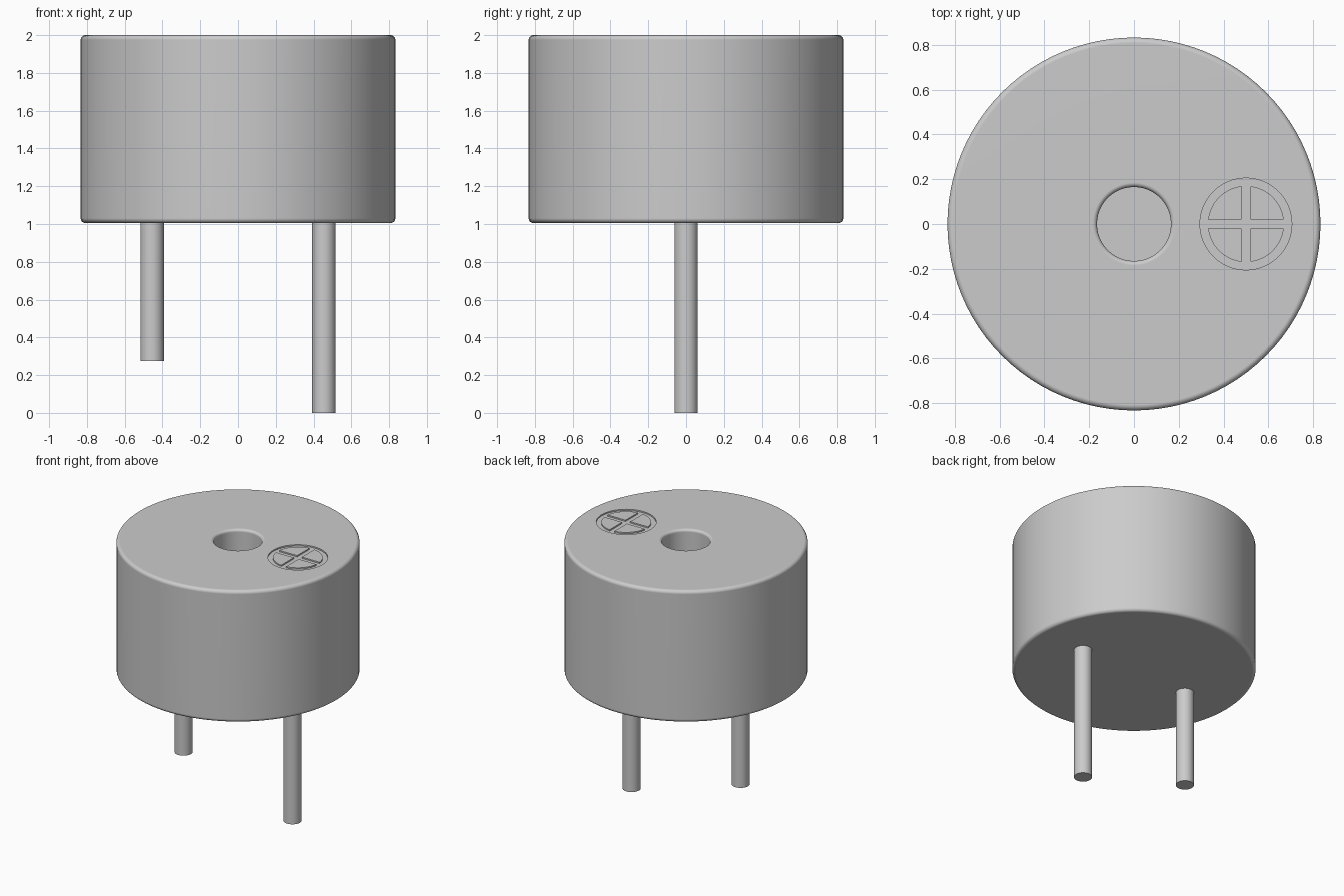
import bpy, bmesh
from math import sin, cos, pi, radians

if "Cube" in bpy.data.objects:
    bpy.data.objects.remove(bpy.data.objects["Cube"])

SEG = 96
MARK_X, MARK_R, PAD_R, GAP, DEPTH = 0.5, 0.205, 0.17, 0.02, 0.01


def make_object(name, bm):
    bmesh.ops.remove_doubles(bm, verts=bm.verts, dist=1e-5)
    bmesh.ops.recalc_face_normals(bm, faces=bm.faces)
    mesh = bpy.data.meshes.new(name)
    bm.to_mesh(mesh)
    bm.free()
    ob = bpy.data.objects.new(name, mesh)
    bpy.context.collection.objects.link(ob)
    return ob


def smooth(ob):
    bpy.ops.object.select_all(action='DESELECT')
    ob.select_set(True)
    bpy.context.view_layer.objects.active = ob
    bpy.ops.object.shade_smooth_by_angle(angle=radians(35))
    mod = ob.modifiers.new("even_normals", 'WEIGHTED_NORMAL')
    mod.keep_sharp = True


def arc(cx, cz, r, a0, a1, n=5):
    angles = [radians(a0 + (a1 - a0) * i / n) for i in range(n + 1)]
    return [(cx + r * cos(a), cz + r * sin(a)) for a in angles]


def lathe(name, profile):
    bm = bmesh.new()
    verts = [bm.verts.new((r, 0, z)) for r, z in profile]
    edges = [bm.edges.new(p) for p in zip(verts, verts[1:])]
    bmesh.ops.spin(bm, geom=verts + edges, axis=(0, 0, 1), cent=(0, 0, 0),
                   angle=2 * pi, steps=SEG)
    return make_object(name, bm)


def cylinder(name, x, r, z0, z1, seg):
    bm = bmesh.new()
    bmesh.ops.create_cone(bm, cap_ends=True, segments=seg, radius1=r, radius2=r,
                          depth=z1 - z0)
    bmesh.ops.translate(bm, verts=bm.verts, vec=(x, 0, (z0 + z1) / 2))
    return make_object(name, bm)


# Round body with softened rims and a central sound hole
profile = [(0, 1.005)]
profile += arc(0.808, 1.03, 0.025, -90, 0)
profile += arc(0.808, 1.975, 0.025, 0, 90)
profile += arc(0.185, 1.98, 0.02, 90, 180)
profile += [(0.165, 1.6), (0, 1.6)]
body = lathe("body", profile)

# Shallow round recess for the polarity mark
cutter = cylinder("mark_cutter", MARK_X, MARK_R, 2 - DEPTH, 2.1, 64)
cut = body.modifiers.new("mark_recess", 'BOOLEAN')
cut.operation, cut.solver, cut.object = 'DIFFERENCE', 'EXACT', cutter
bpy.context.view_layer.objects.active = body
bpy.ops.object.modifier_apply(modifier=cut.name)
bpy.data.objects.remove(cutter)
smooth(body)

# Four quarter pads that leave a ring and cross groove between them
bm = bmesh.new()
inner = (PAD_R ** 2 - GAP ** 2) ** 0.5
for quarter in range(4):
    a0 = math_a = radians(6.75)
    pts = [(GAP, GAP), (inner, GAP)]
    pts += [(PAD_R * cos(a), PAD_R * sin(a))
            for a in (a0 + (pi / 2 - 2 * a0) * i / 16 for i in range(1, 16))]
    pts += [(GAP, inner)]
    c, s = cos(quarter * pi / 2), sin(quarter * pi / 2)
    face = bm.faces.new([bm.verts.new((MARK_X + c * x - s * y, s * x + c * y,
                                       2 - DEPTH - 0.005)) for x, y in pts])
    top = bmesh.ops.extrude_face_region(bm, geom=[face], use_keep_orig=True)
    bmesh.ops.translate(bm, vec=(0, 0, DEPTH + 0.005),
                        verts=[v for v in top["geom"] if isinstance(v, bmesh.types.BMVert)])
smooth(make_object("polarity_mark_pads", bm))

# Two wire pins, the left one shorter
for name, x, bottom in (("short_pin", -0.455, 0.275), ("long_pin", 0.455, 0.0)):
    smooth(cylinder(name, x, 0.062, bottom, 1.03, 32))
